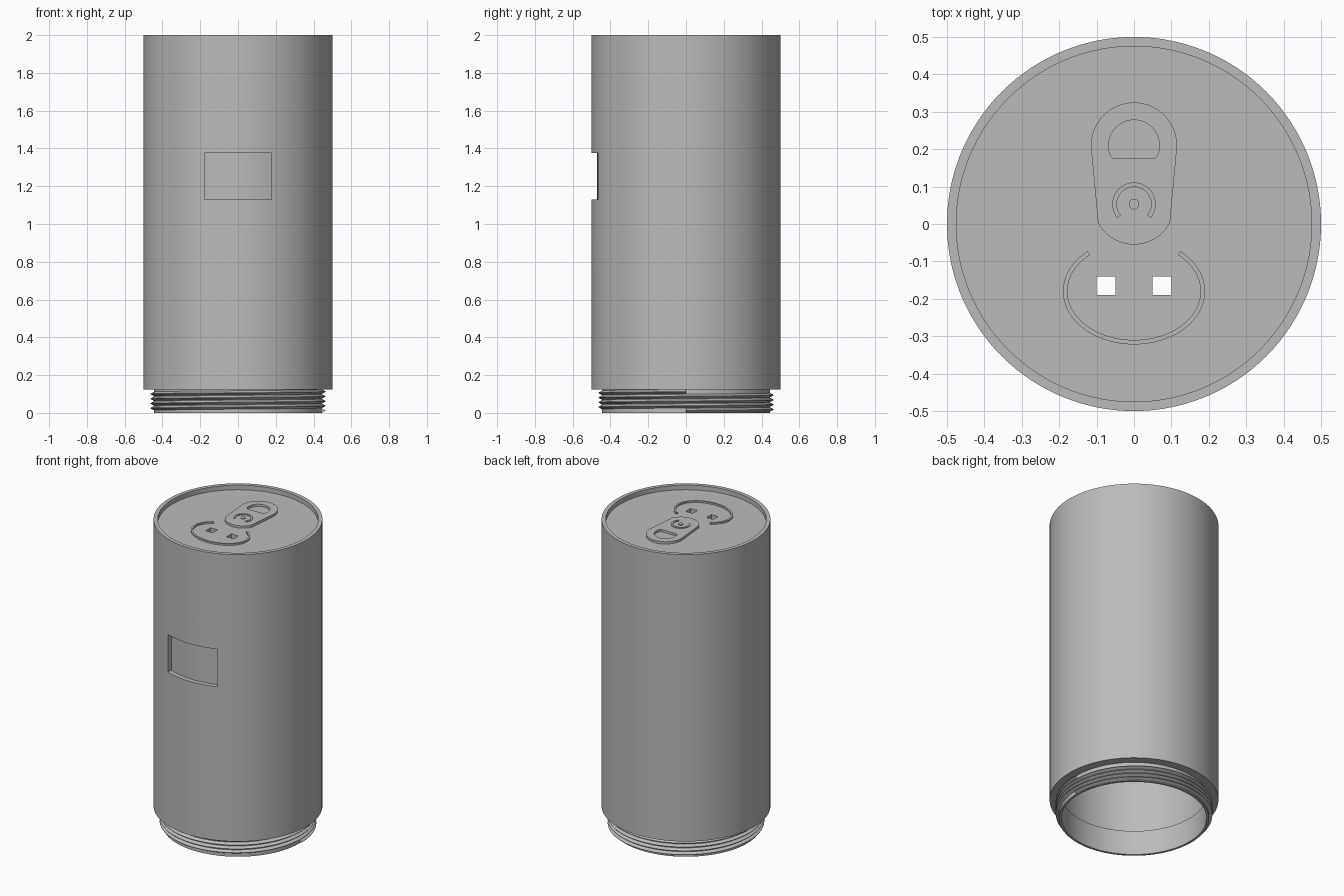
import bpy, bmesh
from math import sin, cos, pi, radians, sqrt, asin

old = bpy.data.objects.get("Cube")
if old:
    bpy.data.objects.remove(old, do_unlink=True)

grey = bpy.data.materials.new("plain grey")
grey.use_nodes = True
colour = (0.5, 0.5, 0.5, 1)
grey.diffuse_color = colour
grey.node_tree.nodes["Principled BSDF"].inputs["Base Color"].default_value = colour

LID = 1.97      # height of the lid surface
STEPS = 128     # sides of the round body


def finish(name, bm, smooth=True):
    bmesh.ops.recalc_face_normals(bm, faces=bm.faces)
    mesh = bpy.data.meshes.new(name)
    bm.to_mesh(mesh)
    bm.free()
    mesh.materials.append(grey)
    obj = bpy.data.objects.new(name, mesh)
    bpy.context.collection.objects.link(obj)
    if smooth:
        shade(obj)
    return obj


def shade(obj):
    bpy.ops.object.select_all(action='DESELECT')
    obj.select_set(True)
    bpy.context.view_layer.objects.active = obj
    bpy.ops.object.shade_smooth_by_angle(angle=radians(30))


def lathe(name, profile):
    """Closed ring of (radius, height) points turned about z; zero radius closes on the axis."""
    bm = bmesh.new()
    verts = [bm.verts.new((r, 0, z)) for r, z in profile]
    edges = [bm.edges.new(pair) for pair in zip(verts, verts[1:])]
    bmesh.ops.spin(bm, geom=verts + edges, cent=(0, 0, 0), axis=(0, 0, 1),
                   angle=2 * pi, steps=STEPS, use_merge=True)
    bmesh.ops.remove_doubles(bm, verts=bm.verts, dist=1e-5)
    return finish(name, bm, False)


def plate(name, loops, z0, z1, smooth=True):
    """Flat outline, with optional holes, raised from z0 to z1."""
    bm = bmesh.new()
    edges = []
    for loop in loops:
        vs = [bm.verts.new((x, y, z0)) for x, y in loop]
        edges += [bm.edges.new((a, b)) for a, b in zip(vs, vs[1:] + vs[:1])]
    bmesh.ops.triangle_fill(bm, edges=edges, use_beauty=True, use_dissolve=False)
    top = bmesh.ops.extrude_face_region(bm, geom=bm.faces[:])["geom"]
    bmesh.ops.translate(bm, vec=(0, 0, z1 - z0),
                        verts=[v for v in top if isinstance(v, bmesh.types.BMVert)])
    return finish(name, bm, smooth)


def arc(cy, rx, ry, start, end, n=40):
    """Points on an ellipse centred on (0, cy), angles in degrees."""
    angles = [radians(start + (end - start) * i / n) for i in range(n + 1)]
    return [(rx * cos(a), cy + ry * sin(a)) for a in angles]


def band(cy, rx, ry, width, start, end):
    return (arc(cy, rx, ry, start, end, 64)
            + arc(cy, rx - width, ry - width, end, start, 64))


def cut(target, cutter):
    cutter.hide_render = True
    cutter.hide_viewport = False
    mod = target.modifiers.new("cut", 'BOOLEAN')
    mod.object = cutter
    mod.solver = 'EXACT'
    bpy.context.view_layer.objects.active = target
    bpy.ops.object.modifier_apply(modifier=mod.name)
    bpy.data.objects.remove(cutter, do_unlink=True)


# Hollow can body with recessed lid and open screw neck
body = lathe("can_body", [
    (0, LID), (0.475, LID), (0.475, 2), (0.5, 2), (0.5, 0.125), (0.445, 0.125),
    (0.445, 0), (0.43, 0), (0.43, 0.16), (0.44, 0.16), (0.44, 1.92), (0, 1.92)])

# Shallow window recess on the front, with a curved back
half = 0.178
spread = math_angle = asin(half / 0.47) * 180 / pi
outline = arc(0, 0.47, 0.47, -90 - spread, -90 + spread, 16) + [(half, -0.6), (-half, -0.6)]
cut(body, plate("window_cutter", [outline], 1.13, 1.375, False))

# Two square holes through the lid
for side in (-1, 1):
    square = [(side * x, y) for x, y in
              ((0.05, -0.19), (0.1, -0.19), (0.1, -0.14), (0.05, -0.14))]
    cut(body, plate("hole_cutter", [square], 1.8, 2.1, False))
shade(body)

# Pull tab with a finger hole, its rivet and curved bead
pivot = 0.053
tab = arc(0.21, 0.115, 0.115, -2, 182) + arc(pivot, 0.108, 0.108, 207, 333)
finger_hole = arc(0.21, 0.068, 0.068, -20, 200) + [(-0.057, 0.176), (0.057, 0.176)]
plate("pull_tab", [tab, finger_hole], LID - 0.005, LID + 0.015)
plate("tab_bead", [band(pivot, 0.058, 0.058, 0.012, -40, 220)], LID + 0.01, LID + 0.02)
plate("tab_rivet", [arc(pivot, 0.014, 0.014, 0, 345, 23)], LID + 0.01, LID + 0.02)

# Raised curved bead round the two holes
plate("mouth_bead", [band(-0.18, 0.19, 0.142, 0.012, 131, 409)], LID - 0.005, LID + 0.01)

# Screw thread: a triangular ridge wound round the neck
PITCH, TURNS, SIDES = 0.025, 4, 96
bm = bmesh.new()
rows = []
for i in range(TURNS * SIDES + 1):
    a = 2 * pi * i / SIDES
    z = 0.0125 + PITCH * i / SIDES
    rows.append([bm.verts.new((r * cos(a), r * sin(a), z + dz)) for r, dz in
                 ((0.443, -0.0125), (0.464, -0.001), (0.464, 0.001), (0.443, 0.0125))])
for p, q in zip(rows, rows[1:]):
    for k in range(4):
        n = (k + 1) % 4
        bm.faces.new((p[k], q[k], q[n], p[n]))
bm.faces.new(rows[0])
bm.faces.new(rows[-1])
finish("screw_thread", bm)
